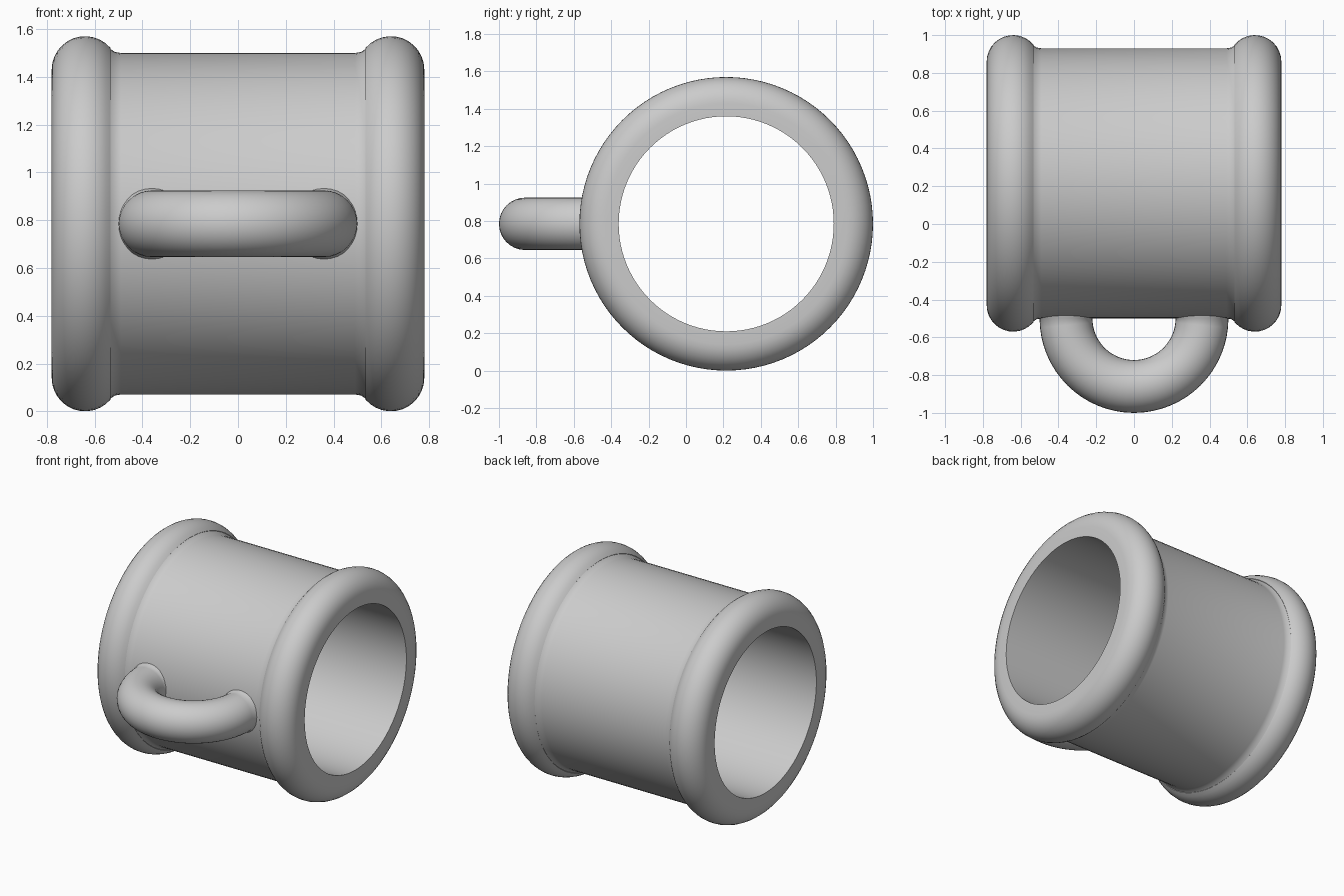
import bpy, bmesh
from math import sin, cos, pi, radians

if "Cube" in bpy.data.objects:
    bpy.data.objects.remove(bpy.data.objects["Cube"])

AXIS_Y, AXIS_Z = 0.215, 0.785      # centre line of the cup, running along x
BODY_R, BORE_R = 0.715, 0.575
RIM_X, RIM_R, BEAD = 0.64, 0.645, 0.14


def loft(name, rings, loop):
    """Skin closed rings of points; loop joins last to first, otherwise cap ends."""
    bm = bmesh.new()
    vs = [[bm.verts.new(p) for p in ring] for ring in rings]
    n, m = len(vs), len(vs[0])
    for i in range(n if loop else n - 1):
        a, b = vs[i], vs[(i + 1) % n]
        for j in range(m):
            k = (j + 1) % m
            bm.faces.new((a[j], a[k], b[k], b[j]))
    if not loop:
        bm.faces.new(vs[0])
        bm.faces.new(vs[-1])
    bmesh.ops.recalc_face_normals(bm, faces=bm.faces)
    mesh = bpy.data.meshes.new(name)
    bm.to_mesh(mesh)
    bm.free()
    ob = bpy.data.objects.new(name, mesh)
    bpy.context.collection.objects.link(ob)
    bpy.ops.object.select_all(action='DESELECT')
    ob.select_set(True)
    bpy.context.view_layer.objects.active = ob
    bpy.ops.object.shade_smooth_by_angle(angle=radians(40))
    return ob


# Cup wall: half profile (x, radius) with small fillet, rounded rim and flat end
half = [(0.49, BODY_R), (0.515, 0.719), (0.535, 0.732)]
for i in range(13):
    t = radians(140 - 140 * i / 12)
    half.append((RIM_X + BEAD * cos(t), RIM_R + BEAD * sin(t)))
half.append((RIM_X + BEAD, BORE_R))
profile = half + [(-x, r) for x, r in reversed(half)]
SEG = 96
rings = []
for s in range(SEG):
    a = 2 * pi * s / SEG
    rings.append([(x, AXIS_Y + r * cos(a), AXIS_Z + r * sin(a)) for x, r in profile])
loft("cup_body", rings, True)

# Handle: half ring that runs straight into the wall, flaring slightly at the joints
HANDLE_Y, HANDLE_R, TUBE_R = -0.50, 0.36, 0.14
path = [(HANDLE_R, -0.41, 0, 0.15), (HANDLE_R, -0.488, 0, 0.148)]
for i in range(33):
    a = pi * i / 32
    path.append((HANDLE_R * cos(a), HANDLE_Y - HANDLE_R * sin(a), a, TUBE_R))
path += [(-x, y, pi, r) for x, y, a, r in reversed(path[:2])]
rings = []
for x, y, a, r in path:
    ring = []
    for j in range(32):
        t = 2 * pi * j / 32
        ring.append((x + r * cos(t) * cos(a), y - r * cos(t) * sin(a), AXIS_Z + r * sin(t)))
    rings.append(ring)
loft("handle", rings, False)
